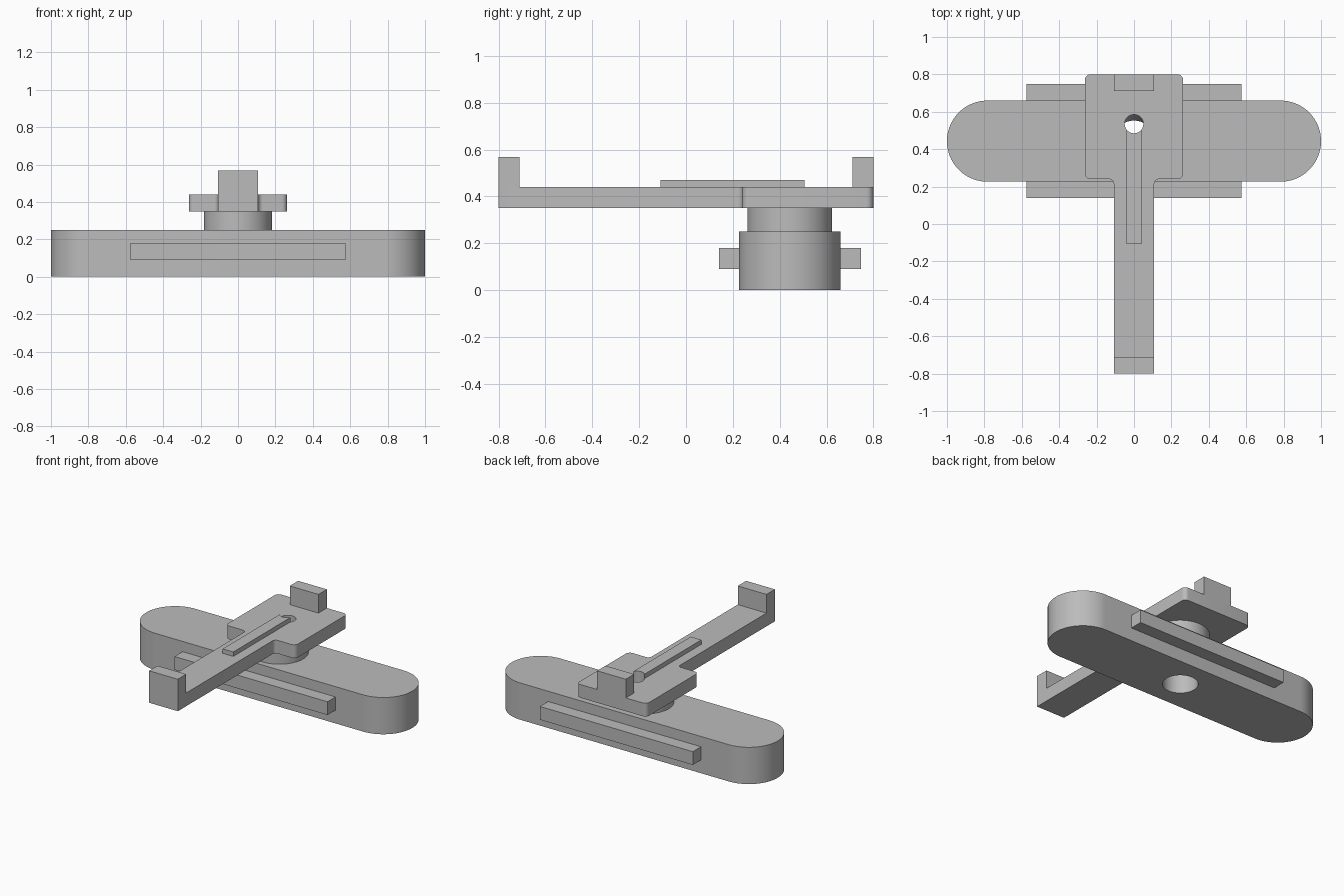
import bpy
import bmesh
import math
from mathutils import Vector, Matrix

cube = bpy.data.objects.get("Cube")
if cube:
    bpy.data.objects.remove(cube, do_unlink=True)

grey = bpy.data.materials.new("plain grey")
grey.use_nodes = True
COLOUR = (0.5, 0.5, 0.5, 1)
grey.diffuse_color = COLOUR
grey.node_tree.nodes["Principled BSDF"].inputs["Base Color"].default_value = COLOUR

BODY_Y = 0.443   # axis of the base, pedestal and bore
PIN_Y = 0.535    # axis of the small hole in the plate


def finish(bm, name):
    bmesh.ops.recalc_face_normals(bm, faces=bm.faces)
    mesh = bpy.data.meshes.new(name)
    bm.to_mesh(mesh)
    bm.free()
    mesh.materials.append(grey)
    obj = bpy.data.objects.new(name, mesh)
    bpy.context.collection.objects.link(obj)
    return obj


def rounded(corners, steps):
    """Outline from (x, y, radius) corners, convex or concave."""
    points = []
    for i, (x, y, r) in enumerate(corners):
        p = Vector((x, y))
        if r == 0:
            points.append(p)
            continue
        a = (Vector(corners[i - 1][:2]) - p).normalized()
        b = (Vector(corners[(i + 1) % len(corners)][:2]) - p).normalized()
        centre = p + (a + b) * r
        for k in range(steps + 1):
            t = math.pi / 2 * k / steps
            points.append(centre - b * r * math.cos(t) - a * r * math.sin(t))
    return points


def prism(name, corners, z0, z1, steps=8):
    bm = bmesh.new()
    face = bm.faces.new([bm.verts.new((p.x, p.y, z0)) for p in rounded(corners, steps)])
    top = bmesh.ops.extrude_face_region(bm, geom=[face])["geom"]
    bmesh.ops.translate(bm, vec=(0, 0, z1 - z0),
                        verts=[v for v in top if isinstance(v, bmesh.types.BMVert)])
    return finish(bm, name)


def block(name, half_x, y0, y1, z0, z1, r=0, steps=8):
    corners = [(-half_x, y0, r), (half_x, y0, r), (half_x, y1, r), (-half_x, y1, r)]
    return prism(name, corners, z0, z1, steps)


def cylinder(name, y, r0, r1, z0, z1):
    bm = bmesh.new()
    bmesh.ops.create_cone(bm, cap_ends=True, segments=64, radius1=r0, radius2=r1,
                          depth=z1 - z0, matrix=Matrix.Translation((0, y, (z0 + z1) / 2)))
    return finish(bm, name)


def select(obj):
    bpy.ops.object.select_all(action='DESELECT')
    obj.select_set(True)
    bpy.context.view_layer.objects.active = obj


def cut(obj, cutter):
    mod = obj.modifiers.new("hole", 'BOOLEAN')
    mod.operation = 'DIFFERENCE'
    mod.solver = 'EXACT'
    mod.object = cutter
    select(obj)
    bpy.ops.object.modifier_apply(modifier=mod.name)
    bpy.data.objects.remove(cutter, do_unlink=True)


# Round-ended base with its bore
base = block("base", 1, BODY_Y - 0.217, BODY_Y + 0.217, 0, 0.25, 0.217, 24)
cut(base, cylinder("bore_cutter", BODY_Y, 0.11, 0.11, -0.1, 0.4))

# Side rails
front_rail = block("front_rail", 0.575, 0.14, 0.226, 0.09, 0.18)
back_rail = block("back_rail", 0.575, 0.66, 0.748, 0.09, 0.18)

# Pedestal, its bore flaring upward
pedestal = cylinder("pedestal", BODY_Y, 0.181, 0.181, 0.25, 0.35)
cut(pedestal, cylinder("flare_cutter", BODY_Y, 0.11 - 0.02, 0.15 + 0.02, 0.2, 0.4))

# Plate and long arm in one outline
half = [(0.108, -0.8, 0), (0.108, 0.24, 0.025), (0.263, 0.24, 0.03), (0.263, 0.8, 0.03)]
outline = half + [(-x, y, r) for x, y, r in reversed(half)]
plate = prism("plate_and_arm", outline, 0.35, 0.44)

# Raised strip ending at the small hole
strip = block("raised_strip", 0.04, -0.108, PIN_Y, 0.44, 0.47)
for part in (plate, strip):
    cut(part, cylinder("pin_cutter", PIN_Y, 0.05, 0.05, 0.3, 0.6))

# Upright stops at both ends
front_stop = block("front_stop", 0.108, -0.8, -0.71, 0.44, 0.567)
back_stop = block("back_stop", 0.108, 0.71, 0.8, 0.44, 0.567)

for part in (base, pedestal, plate, strip):
    select(part)
    bpy.ops.object.shade_smooth_by_angle(angle=math.radians(30))
